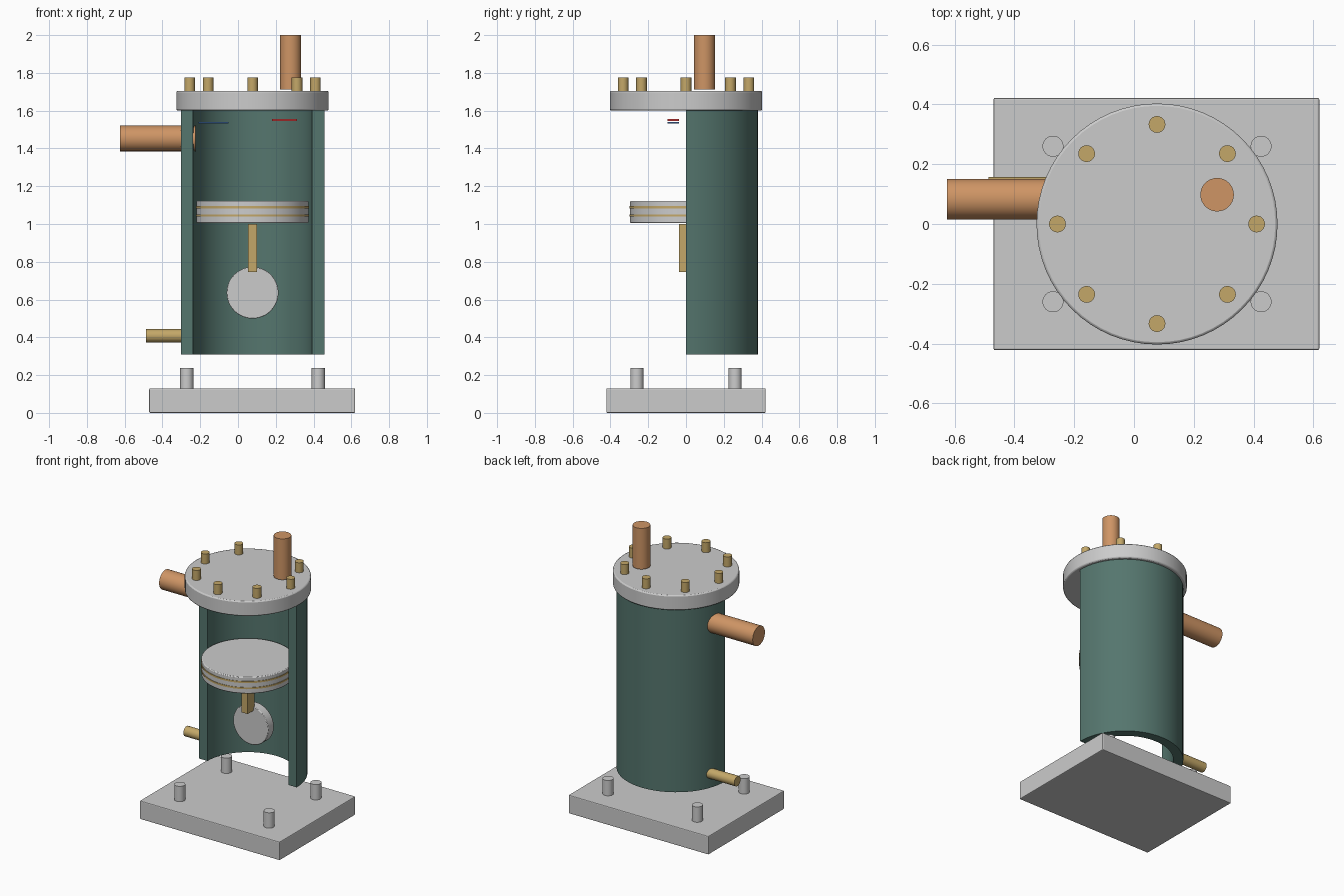
import bpy, bmesh, math

if "Cube" in bpy.data.objects:
    bpy.data.objects.remove(bpy.data.objects["Cube"])

CX = 0.077  # shared axis of cylinder, head and piston


def material(name, rgb):
    m = bpy.data.materials.new(name)
    m.diffuse_color = (*rgb, 1)
    m.use_nodes = True
    m.node_tree.nodes["Principled BSDF"].inputs["Base Color"].default_value = m.diffuse_color
    return m


GREEN = material("green", (0.09, 0.18, 0.155))
COPPER = material("copper", (0.62, 0.30, 0.13))
BRASS = material("brass", (0.55, 0.39, 0.14))
RED = material("red", (0.8, 0.05, 0.05))
BLUE = material("blue", (0.05, 0.15, 0.4))


def finish(name, mat, bevel=0):
    o = bpy.context.object
    o.name = name
    if mat:
        o.data.materials.append(mat)
    if bevel:
        b = o.modifiers.new("bevel", 'BEVEL')
        b.width, b.segments, b.limit_method = bevel, 2, 'ANGLE'
    return o


def box(name, x, y, z, mat=None, bevel=0):
    """Box from (min, max) ranges."""
    bpy.ops.mesh.primitive_cube_add(size=1, location=[sum(r) / 2 for r in (x, y, z)])
    o = finish(name, mat, bevel)
    o.scale = [r[1] - r[0] for r in (x, y, z)]
    bpy.ops.object.transform_apply(location=False, rotation=False, scale=True)
    return o


def rod(name, axis, r, c, span, mat=None, n=32, bevel=0):
    """Cylinder along an axis; c holds the two other coordinates in order."""
    i = "xyz".index(axis)
    loc = list(c)
    loc.insert(i, sum(span) / 2)
    rot = {"x": (0, math.pi / 2, 0), "y": (math.pi / 2, 0, 0), "z": (0, 0, 0)}[axis]
    bpy.ops.mesh.primitive_cylinder_add(vertices=n, radius=r, depth=span[1] - span[0],
                                        location=loc, rotation=rot)
    bpy.ops.object.shade_smooth_by_angle(angle=math.radians(35))
    return finish(name, mat, bevel)


# Base plate with anchor bolts
box("base_plate", (-0.47, 0.62), (-0.422, 0.422), (0, 0.13), bevel=0.006)
for x in (-0.271, 0.425):
    for y in (-0.26, 0.26):
        rod("anchor_bolt", "z", 0.035, (x, y), (0.12, 0.238))


# Cutaway cylinder wall: a half ring profile, extruded upward
def half_shell(name, ro, ri, z0, z1, n=32):
    angles = [math.pi * i / n for i in range(n + 1)]
    bm = bmesh.new()
    rings = [[bm.verts.new((r * math.cos(a), r * math.sin(a), z))
              for r, z in ((ro, z0), (ro, z1), (ri, z1), (ri, z0))] for a in angles]
    for a, b in zip(rings, rings[1:]):
        for k in range(4):
            bm.faces.new((a[k], b[k], b[(k + 1) % 4], a[(k + 1) % 4]))
    bm.faces.new(rings[0])
    bm.faces.new(rings[-1][::-1])
    bmesh.ops.recalc_face_normals(bm, faces=bm.faces)
    me = bpy.data.meshes.new(name)
    bm.to_mesh(me)
    bm.free()
    o = bpy.data.objects.new(name, me)
    o.location.x = CX
    bpy.context.collection.objects.link(o)
    bpy.context.view_layer.objects.active = o
    bpy.ops.object.select_all(action='DESELECT')
    o.select_set(True)
    bpy.ops.object.shade_smooth_by_angle(angle=math.radians(35))
    finish(name, GREEN)


half_shell("cylinder_wall", 0.38, 0.315, 0.31, 1.60)

# Cylinder head with its ring of bolts
rod("cylinder_head", "z", 0.403, (CX, 0), (1.60, 1.705), n=64, bevel=0.008)
for i in range(8):
    a = i * math.pi / 4
    rod("head_bolt", "z", 0.028, (CX + 0.333 * math.cos(a), 0.333 * math.sin(a)),
        (1.69, 1.775), BRASS, 24)

# Pipes
rod("outlet_pipe", "z", 0.056, (0.278, 0.098), (1.712, 2.0), COPPER)
rod("inlet_pipe", "x", 0.068, (0.083, 1.453), (-0.625, -0.225), COPPER)
rod("drain_pipe", "x", 0.035, (0.122, 0.408), (-0.486, -0.25), BRASS)

# Piston with two rings
rod("piston", "z", 0.297, (CX, 0), (1.005, 1.122), n=64, bevel=0.006)
for z in (1.045, 1.088):
    rod("piston_ring", "z", 0.300, (CX, 0), (z - 0.006, z + 0.006), BRASS, 64)

# Connecting rod and crank disc
box("connecting_rod", (CX - 0.024, CX + 0.024), (-0.037, 0.037), (0.745, 1.0), BRASS)
rod("crank_disc", "y", 0.137, (CX, 0.636), (0.03, 0.095), n=48, bevel=0.004)

# Thin coloured flow markers under the head
box("hot_marker", (0.18, 0.312), (-0.097, -0.038), (1.546, 1.556), RED)
box("cold_marker", (-0.21, -0.05), (-0.097, -0.038), (1.531, 1.539), BLUE)
